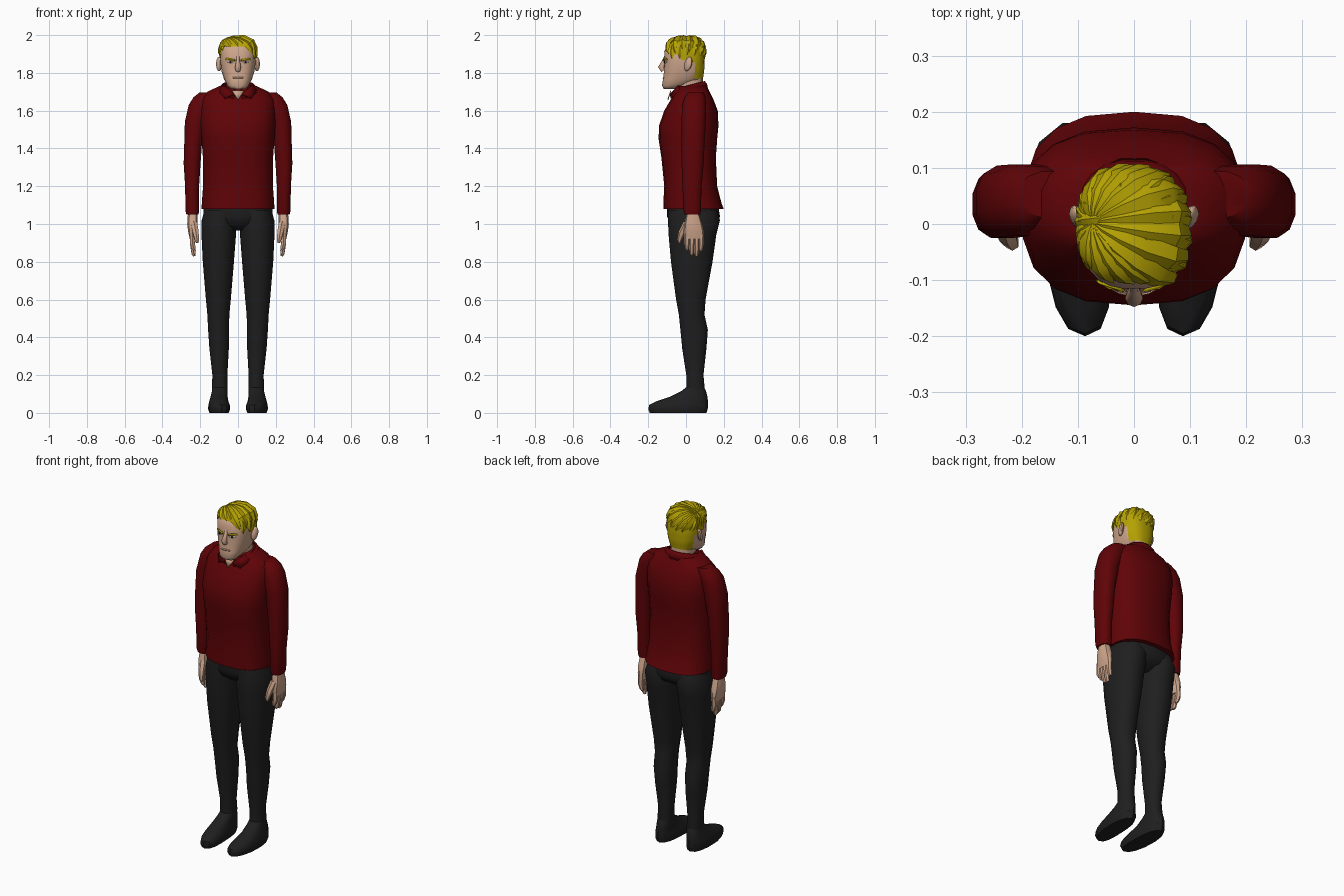
import bpy, bmesh, math, random
from mathutils import Vector
from mathutils.bvhtree import BVHTree

if "Cube" in bpy.data.objects:
    bpy.data.objects.remove(bpy.data.objects["Cube"])

random.seed(4)


def material(name, rgb):
    m = bpy.data.materials.new(name)
    m.diffuse_color = (*rgb, 1)
    m.use_nodes = True
    m.node_tree.nodes["Principled BSDF"].inputs["Base Color"].default_value = m.diffuse_color
    return m


RED = material("dark red cloth", (0.115, 0.001, 0.002))
BLACK = material("charcoal cloth", (0.0135, 0.0135, 0.0135))
SKIN = material("skin", (0.62, 0.38, 0.26))
HAIR = material("blond hair", (0.46, 0.36, 0.001))
WHITE = material("eye white", (0.7, 0.7, 0.68))
DARK = material("dark iris", (0.02, 0.015, 0.012))


def finish(name, bm, mat, mirror=False, thick=0, angle=40):
    bmesh.ops.recalc_face_normals(bm, faces=bm.faces)
    me = bpy.data.meshes.new(name)
    bm.to_mesh(me)
    bm.free()
    me.materials.append(mat)
    me.shade_smooth()
    me.set_sharp_from_angle(angle=math.radians(angle))
    ob = bpy.data.objects.new(name, me)
    bpy.context.collection.objects.link(ob)
    if thick:
        s = ob.modifiers.new("thickness", 'SOLIDIFY')
        s.thickness = thick
    if mirror:
        ob.modifiers.new("mirror", 'MIRROR')
    return ob


def bridge(bm, rings, caps=True):
    rings = [[bm.verts.new(p) for p in r] for r in rings]
    n = len(rings[0])
    for a, b in zip(rings, rings[1:]):
        for i in range(n):
            j = (i + 1) % n
            bm.faces.new((a[i], a[j], b[j], b[i]))
    if caps:
        bm.faces.new(rings[0])
        bm.faces.new(rings[-1])


def loft(rings, n=12, p=2.3, caps=True):
    """Rings are (z, centre x, half width, front y, back y)."""
    def rnd(t):
        return math.copysign(abs(t) ** (2 / p), t)
    out = []
    for z, cx, rx, y0, y1 in rings:
        out.append([(cx + rx * rnd(math.cos(a)),
                     (y0 + y1) / 2 + (y1 - y0) / 2 * rnd(math.sin(a)), z)
                    for a in (2 * math.pi * (i + 0.5) / n for i in range(n))])
    bm = bmesh.new()
    bridge(bm, out, caps)
    return bm


def tube(bm, pts, radii, n=6, up=Vector((1, 0, 0)), flat=1.0):
    """Tapered tube along points; up is one vector or one per point."""
    pts = [Vector(q) for q in pts]
    rings = []
    for i, q in enumerate(pts):
        d = (pts[min(i + 1, len(pts) - 1)] - pts[max(i - 1, 0)]).normalized()
        u = up[i] if isinstance(up, list) else up
        side = d.cross(u).normalized()
        u = side.cross(d)
        rings.append([q + side * radii[i] * math.cos(a) + u * radii[i] * flat * math.sin(a)
                      for a in (2 * math.pi * k / n for k in range(n))])
    bridge(bm, rings)


def plate(name, pts, mat, mirror=True, thick=0.005):
    bm = bmesh.new()
    bm.faces.new([bm.verts.new(q) for q in pts])
    return finish(name, bm, mat, mirror, thick)


# Shirt body and sleeves
finish("shirt_body", loft([
    (1.08, 0, .195, -.12, .2), (1.11, 0, .194, -.12, .188), (1.2, 0, .187, -.115, .165),
    (1.35, 0, .188, -.13, .158), (1.45, 0, .195, -.145, .165), (1.52, 0, .2, -.143, .172),
    (1.6, 0, .2, -.115, .168), (1.66, 0, .195, -.08, .145), (1.7, 0, .165, -.055, .125),
    (1.73, 0, .1, -.045, .11)], 18, 2.6), RED)
finish("sleeve", loft([
    (1.05, .241, .033, -.01, .078), (1.07, .242, .037, -.015, .08), (1.2, .243, .038, -.02, .084),
    (1.32, .243, .046, -.025, .095), (1.42, .238, .048, -.027, .1), (1.54, .226, .057, -.026, .106),
    (1.63, .197, .066, -.022, .108), (1.67, .172, .066, -.01, .105), (1.697, .145, .06, .01, .095)],
    12, 2.4), RED, True)

# Trousers
finish("hips", loft([
    (.965, 0, .06, -.04, .1), (1.0, 0, .165, -.085, .16), (1.04, 0, .187, -.1, .18),
    (1.1, 0, .182, -.1, .17)], 18, 2.4), BLACK)
finish("trouser_leg", loft([
    (.11, .096, .04, .0, .096), (.135, .096, .043, .0, .1), (.2, .096, .041, .0, .094),
    (.34, .1, .053, -.022, .11), (.44, .103, .057, -.032, .118), (.52, .104, .06, -.04, .1),
    (.6, .104, .068, -.055, .106), (.8, .104, .085, -.083, .144), (.94, .102, .094, -.096, .164),
    (1.02, .1, .095, -.1, .184), (1.075, .092, .088, -.098, .165)], 12, 2.2), BLACK, True)

# Shoes, toes bent slightly inward
bm = loft([
    (0, .102, .05, -.192, .108), (.02, .102, .058, -.2, .115), (.042, .102, .056, -.195, .116),
    (.062, .102, .051, -.155, .116), (.085, .1, .046, -.085, .114), (.115, .097, .042, -.025, .106),
    (.135, .096, .039, .0, .096)], 14, 2.4)
for v in bm.verts:
    v.co.x += .1 * min(0, v.co.y + .05)
finish("shoe", bm, BLACK, True)

# Hands: palm, four fingers and thumb
bm = loft([(.92, .239, .017, -.008, .094), (.96, .241, .024, -.014, .096),
           (1.0, .241, .029, -.01, .087), (1.06, .24, .026, .004, .068)], 10, 2.5)
for y, tip in ((.005, .862), (.031, .836), (.057, .83), (.081, .858)):
    tube(bm, [(.241, y, .945), (.242, y, .9), (.235, y * .97, tip + .012), (.23, y * .97, tip)],
         [.0155, .015, .0125, .008])
tube(bm, [(.234, .005, 1.005), (.224, -.022, .955), (.217, -.035, .915), (.216, -.034, .9)],
     [.02, .018, .013, .007])
finish("hand", bm, SKIN, True)

# Neck and head
finish("neck", loft([(1.64, 0, .066, -.05, .1), (1.72, 0, .062, -.045, .09),
                     (1.8, 0, .066, -.05, .09)], 14), SKIN)
HEAD = [(1.715, 0, .04, -.118, -.05), (1.733, 0, .057, -.128, .0), (1.765, 0, .074, -.122, .083),
        (1.81, 0, .088, -.117, .09), (1.86, 0, .094, -.113, .091), (1.915, 0, .093, -.116, .088),
        (1.95, 0, .081, -.094, .078), (1.97, 0, .06, -.065, .06), (1.98, 0, .033, -.035, .038)]
finish("head", loft(HEAD, 24, 2.6), SKIN, angle=60)

# Ears
bm = bmesh.new()
bmesh.ops.create_uvsphere(bm, u_segments=10, v_segments=8, radius=1)
for v in bm.verts:
    x, y, z = v.co
    v.co = (.1 + .015 * x + .006 * y, .012 + .02 * y + .008 * z, 1.847 + .038 * z)
finish("ear", bm, SKIN, True)

# Nose wedge
bm = bmesh.new()
tube(bm, [(0, -.106, 1.888), (0, -.117, 1.862), (0, -.132, 1.83), (0, -.12, 1.812)],
     [.009, .01, .016, .013], 8, Vector((0, -1, 0)))
finish("nose", bm, SKIN, angle=70)


# Face details
def face_plate(name, pts, mat, extra):
    def face_y(x):
        return -.01 - .105 * (1 - (x / .095) ** 2.6) ** .385 - extra
    plate(name, [(x, face_y(x), z) for x, z in pts], mat)


face_plate("eye", [(.026, 1.855), (.04, 1.851), (.056, 1.856), (.056, 1.864), (.028, 1.861)], WHITE, .002)
face_plate("iris", [(.035, 1.852), (.046, 1.853), (.046, 1.863), (.035, 1.862)], DARK, .004)
face_plate("brow", [(.018, 1.862), (.045, 1.868), (.068, 1.87), (.062, 1.88), (.018, 1.872)], HAIR, .007)
plate("mouth", [(-.03, -.121, 1.772), (0, -.126, 1.77), (.03, -.121, 1.772),
                (.028, -.121, 1.777), (0, -.126, 1.779), (-.028, -.121, 1.777)], SKIN, False)

# Collar: standing band, open at the front, with two flaps
bm = loft([(1.69, 0, .12, -.08, .118), (1.72, 0, .1, -.068, .112), (1.737, 0, .086, -.06, .1)],
          20, 2.2, caps=False)
for v in bm.verts:
    v.co.z += .25 * (v.co.y - .02)
gap = [f for f in bm.faces if abs(f.calc_center_median().x) < .03 and f.calc_center_median().y < 0]
bmesh.ops.delete(bm, geom=gap, context='FACES')
finish("collar_band", bm, RED, thick=.008)
plate("collar_flap", [(.02, -.084, 1.69), (.07, -.083, 1.666), (.108, -.035, 1.705), (.075, -.042, 1.735)],
      RED, thick=.008)
plate("open_neck", [(-.032, -.078, 1.705), (0, -.094, 1.657), (.032, -.078, 1.705)], SKIN, False)


# Hair cap: enlarged skull, trimmed along the hairline
def head_ring(z):
    for a, b in zip(HEAD, HEAD[1:]):
        if a[0] <= z <= b[0]:
            t = (z - a[0]) / (b[0] - a[0])
            r = [p + (q - p) * t for p, q in zip(a, b)]
            return (z + .003, 0, r[2] + .004, r[3] - .002, r[4] + .007)


bm = loft([head_ring(1.766 + i * .0142) for i in range(16)], 32, 2.5)
skull = BVHTree.FromBMesh(bm)
bald = []
for f in bm.faces:
    c = f.calc_center_median()
    line = 1.94 if c.y < -.07 else 1.9 if c.y < -.035 else 1.865 if c.y < .04 else 0
    if c.z < line or c.z < 1.775 and len(f.verts) > 4:
        bald.append(f)
bmesh.ops.delete(bm, geom=bald, context='FACES')
finish("hair_cap", bm, HAIR)

# Hair locks laid on the skull, swept from a parting on one side
CENTRE = Vector((0, 0, 1.87))
bm = bmesh.new()


def lock(start, az, el, width, lift):
    a, e = math.radians(az), math.radians(el)
    end = Vector((math.cos(a) * math.cos(e), math.sin(a) * math.cos(e), math.sin(e)))
    pts, ups = [], []
    for i in range(7):
        d = start.lerp(end, i / 6).normalized()
        hit = skull.ray_cast(CENTRE, d)[0]
        pts.append(hit + d * (.001 + lift * math.sin(math.pi * i / 7)))
        ups.append(d)
    tube(bm, pts, [width * k for k in (.4, .8, 1, 1.05, .95, .65, .08)], 4, ups, .5)


parting = Vector((-.62, .02, .85)).normalized()
for i in range(13):                                    # long top layer
    az = -130 + i * 20
    el = 34 if az < -55 else 18 if az < 60 else 10
    lock(parting, az, el + random.uniform(-4, 5), .024, .005)
for i in range(11):                                    # under layer at sides and back
    az = -40 + i * 22
    lock(Vector((-.2, .1, .95)).normalized(), az, random.uniform(0, 14), .018, .002)
for i in range(6):                                     # short side by the parting
    lock(parting, 145 + i * 16, 8 + i * 3, .016, .003)
finish("hair_locks", bm, HAIR, angle=35)
